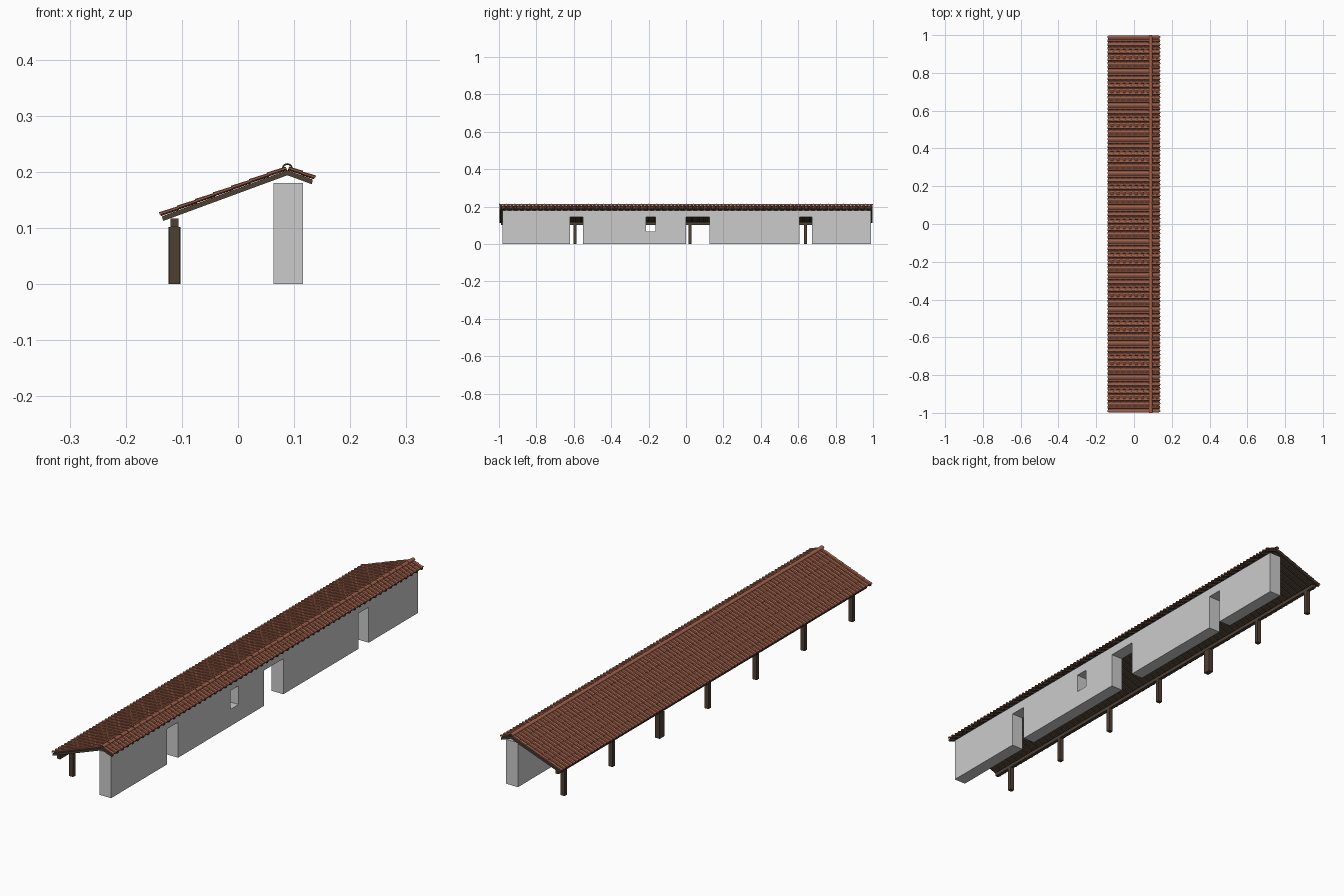
import bpy, bmesh, math
from mathutils import Vector

if "Cube" in bpy.data.objects:
    bpy.data.objects.remove(bpy.data.objects["Cube"])


def material(name, rgb):
    m = bpy.data.materials.new(name)
    m.diffuse_color = (*rgb, 1)
    m.use_nodes = True
    m.node_tree.nodes["Principled BSDF"].inputs["Base Color"].default_value = m.diffuse_color
    return m


TILE = material("clay", (0.36, 0.12, 0.07))
CHANNEL = material("dark_clay", (0.20, 0.075, 0.048))
WOOD = material("dark_wood", (0.075, 0.05, 0.034))


def add_object(name, bm, mat=None):
    bmesh.ops.recalc_face_normals(bm, faces=bm.faces)
    me = bpy.data.meshes.new(name)
    bm.to_mesh(me)
    bm.free()
    ob = bpy.data.objects.new(name, me)
    bpy.context.collection.objects.link(ob)
    if mat:
        me.materials.append(mat)
    return ob


def prism(bm, ring_a, ring_b):
    """Closed solid between two matching rings of points."""
    a = [bm.verts.new(p) for p in ring_a]
    b = [bm.verts.new(p) for p in ring_b]
    n = len(a)
    bm.faces.new(a)
    bm.faces.new(b[::-1])
    for i in range(n):
        j = (i + 1) % n
        bm.faces.new((a[i], b[i], b[j], a[j]))


def box(bm, x0, x1, y0, y1, z0, z1):
    ring = [(x0, y0), (x1, y0), (x1, y1), (x0, y1)]
    prism(bm, [(x, y, z0) for x, y in ring], [(x, y, z1) for x, y in ring])


# Long wall with three doorways and a window
bm = bmesh.new()
box(bm, 0.063, 0.116, -0.98, 0.988, 0, 0.18)
wall = add_object("wall", bm)
bm = bmesh.new()
for y0, y1, z0 in [(-0.62, -0.55, -0.05), (-0.215, -0.162, 0.068),
                   (0.0, 0.125, -0.05), (0.608, 0.673, -0.05)]:
    box(bm, 0.0, 0.2, y0, y1, z0, 0.144)
cutter = add_object("wall_openings", bm)
cutter.hide_render = True
mod = wall.modifiers.new("openings", "BOOLEAN")
mod.object = cutter
mod.operation = "DIFFERENCE"
mod.solver = "EXACT"
bpy.context.view_layer.objects.active = wall
bpy.ops.object.modifier_apply(modifier=mod.name)
bpy.data.objects.remove(cutter)

# Posts along the open side, one of them double width
for i in range(7):
    y = -0.902 + i * 0.308
    w = 0.015 if i == 4 else 0.008
    hx = 0.0105 if i == 4 else 0.009
    bm = bmesh.new()
    box(bm, -0.113 - hx, -0.113 + hx, y - w, y + w, 0, 0.102)
    add_object(f"post_{i + 1}", bm, WOOD)

# Beam on the posts
bm = bmesh.new()
box(bm, -0.12, -0.106, -0.99, 0.99, 0.102, 0.117)
add_object("eave_beam", bm, WOOD)

# Roof slopes: u runs down from the ridge, h is height off the tile top
ANGLE = math.radians(20.2)
RIDGE = Vector((0.088, 0, 0.2125))
ROWS = 100
PITCH = 2.0 / ROWS


def on_slope(side, u, h, y):
    c, s = math.cos(ANGLE), math.sin(ANGLE)
    return RIDGE + Vector((side * (u * c + h * s), y, -u * s + h * c))


def slab(bm, side, length, h0, h1, y0, y1):
    t = math.tan(ANGLE)
    prof = [(-h0 * t, h0), (length, h0), (length, h1), (-h1 * t, h1)]
    prism(bm, [on_slope(side, u, h, y0) for u, h in prof],
          [on_slope(side, u, h, y1) for u, h in prof])


def arc(r, thick, segs, flip=1):
    """Closed half-pipe section as (sideways, height) pairs."""
    outer = [(r * math.cos(math.pi * i / segs), flip * r * 0.8 * math.sin(math.pi * i / segs))
             for i in range(segs + 1)]
    k = (r - thick) / r
    return outer + [(a * k, b * k) for a, b in reversed(outer)]


for name, side, length, count in [("long", -1, 0.243, 7), ("short", 1, 0.0535, 2)]:
    # Boarding and rafters
    bm = bmesh.new()
    slab(bm, side, length - 0.002, -0.0115, -0.009, -0.998, 0.998)
    add_object(f"{name}_slope_boards", bm, WOOD)
    bm = bmesh.new()
    for i in range(61):
        y = -0.993 + i * 1.986 / 60
        slab(bm, side, length - 0.001, -0.0175, -0.0115, y - 0.005, y + 0.005)
    add_object(f"{name}_slope_rafters", bm, WOOD)

    # Barrel tiles: raised covers over sunken channels, overlapping downhill
    step = (length - 0.004) / count
    covers, channels = bmesh.new(), bmesh.new()
    for r in range(ROWS):
        y = -1 + PITCH * (r + 0.5)
        for k in range(count):
            u0, u1 = 0.004 + k * step, 0.004 + (k + 1) * step
            top, low = arc(0.0055, 0.0012, 5), arc(0.0065, 0.0012, 5)
            prism(covers, [on_slope(side, u0, h - 0.0062, y + a) for a, h in top],
                  [on_slope(side, u1 + 0.001, h - 0.0052, y + a) for a, h in low])
            if r < ROWS - 1:
                dish = arc(0.006, 0.001, 4, -1)
                prism(channels, [on_slope(side, u0, h * 0.7 - 0.0055, y + PITCH / 2 + a) for a, h in dish],
                      [on_slope(side, u1, h * 0.7 - 0.0045, y + PITCH / 2 + a) for a, h in dish])
    add_object(f"{name}_slope_cover_tiles", covers, TILE)
    add_object(f"{name}_slope_channel_tiles", channels, CHANNEL)

# Hollow ridge caps, each lapping over the next
bm = bmesh.new()
for i in range(50):
    y0 = -1 + i * 0.04
    for_a, for_b = arc(0.0095, 0.0016, 6), arc(0.0082, 0.0016, 6)
    prism(bm, [(RIDGE.x + a, y0, 0.207 + h * 1.1) for a, h in for_a],
          [(RIDGE.x + a, y0 + 0.04, 0.2065 + h * 1.1) for a, h in for_b])
add_object("ridge_caps", bm, TILE)
